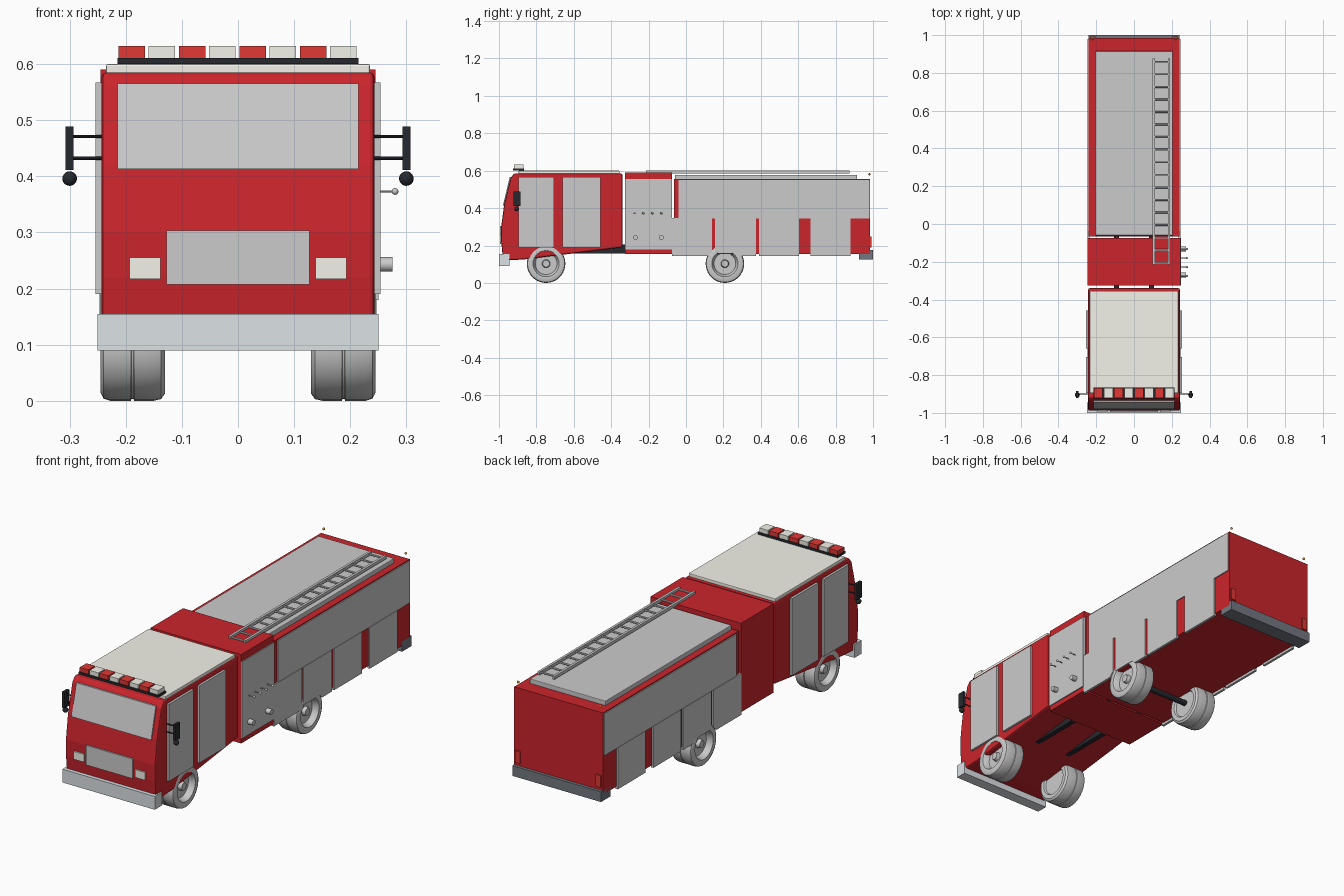
import bpy, bmesh, math
from mathutils import Matrix

if "Cube" in bpy.data.objects:
    bpy.data.objects.remove(bpy.data.objects["Cube"])


def material(name, rgb):
    m = bpy.data.materials.new(name)
    m.diffuse_color = (*rgb, 1)
    m.use_nodes = True
    m.node_tree.nodes["Principled BSDF"].inputs["Base Color"].default_value = m.diffuse_color
    return m


RED = material("body_red", (0.6, 0.018, 0.025))
WHITE = material("off_white", (0.9, 0.89, 0.82))
BLACK = material("black", (0.02, 0.022, 0.027))
LAMP = material("lamp_red", (0.75, 0.04, 0.035))
STEEL = material("dark_steel", (0.17, 0.19, 0.22))
CHROME = material("chrome", (0.72, 0.76, 0.79))
AMBER = material("amber", (0.8, 0.3, 0.02))


def finish(name, bm, mat=None, bevel=0.0, smooth=False):
    bmesh.ops.recalc_face_normals(bm, faces=bm.faces)
    me = bpy.data.meshes.new(name)
    bm.to_mesh(me)
    bm.free()
    ob = bpy.data.objects.new(name, me)
    bpy.context.collection.objects.link(ob)
    if mat:
        me.materials.append(mat)
    if bevel:
        mod = ob.modifiers.new("bevel", 'BEVEL')
        mod.width, mod.segments = bevel, 2
    if smooth:
        bpy.ops.object.select_all(action='DESELECT')
        ob.select_set(True)
        bpy.context.view_layer.objects.active = ob
        bpy.ops.object.shade_smooth_by_angle(angle=math.radians(35))
    return ob


def box(name, x, y, z, mat=None, bevel=0.0):
    """Box from (min, max) ranges."""
    bm = bmesh.new()
    bmesh.ops.create_cube(bm, size=1)
    for v in bm.verts:
        for i, r in enumerate((x, y, z)):
            v.co[i] = r[0] if v.co[i] < 0 else r[1]
    return finish(name, bm, mat, bevel)


def span(a, b, s):
    return (min(a * s, b * s), max(a * s, b * s))


def extrude_x(name, profile, x0, x1, mat=None, bevel=0.0):
    """Side profile of (y, z) points pulled from x0 to x1."""
    bm = bmesh.new()
    f = bm.faces.new([bm.verts.new((x0, y, z)) for y, z in profile])
    r = bmesh.ops.extrude_face_region(bm, geom=[f])
    vs = [g for g in r["geom"] if isinstance(g, bmesh.types.BMVert)]
    bmesh.ops.translate(bm, verts=vs, vec=(x1 - x0, 0, 0))
    return finish(name, bm, mat, bevel)


def rod_x(name, x0, x1, y, z, r, mat=None, seg=16):
    bm = bmesh.new()
    m = Matrix.Translation(((x0 + x1) / 2, y, z)) @ Matrix.Rotation(math.pi / 2, 4, 'Y')
    bmesh.ops.create_cone(bm, cap_ends=True, segments=seg, radius1=r, radius2=r,
                          depth=abs(x1 - x0), matrix=m)
    return finish(name, bm, mat, smooth=True)


def ball(name, loc, r, mat=None):
    bm = bmesh.new()
    bmesh.ops.create_uvsphere(bm, u_segments=16, v_segments=10, radius=r,
                              matrix=Matrix.Translation(loc))
    return finish(name, bm, mat, smooth=True)


def wheel(name, side, y):
    # (distance from centre line, radius): tyre, tread groove and dished rim
    prof = [(0.14, 0), (0.14, 0.065), (0.131, 0.07), (0.13, 0.09), (0.137, 0.1),
            (0.15, 0.103), (0.185, 0.103), (0.186, 0.1), (0.19, 0.1), (0.191, 0.103),
            (0.228, 0.103), (0.24, 0.099), (0.245, 0.088), (0.244, 0.07),
            (0.238, 0.066), (0.215, 0.058), (0.215, 0.022), (0.232, 0.018), (0.232, 0)]
    bm = bmesh.new()
    vs = [bm.verts.new((side * a, 0, r)) for a, r in prof]
    es = [bm.edges.new(p) for p in zip(vs, vs[1:])]
    bmesh.ops.spin(bm, geom=vs + es, axis=(1, 0, 0), cent=(0, 0, 0),
                   angle=2 * math.pi, steps=40)
    bmesh.ops.remove_doubles(bm, verts=bm.verts, dist=1e-5)
    bmesh.ops.translate(bm, verts=bm.verts, vec=(0, y, 0.103))
    return finish(name, bm, smooth=True)


# Cab with raked front and rising underside
extrude_x("cab", [(-0.978, 0.12), (-0.87, 0.125), (-0.34, 0.19), (-0.34, 0.585),
                  (-0.92, 0.585), (-0.938, 0.56), (-0.972, 0.42), (-0.988, 0.3),
                  (-0.988, 0.22)], -0.243, 0.243, RED, 0.008)
box("cab_roof", (-0.235, 0.235), (-0.895, -0.355), (0.58, 0.6), WHITE, 0.003)
extrude_x("windshield", [(-0.979, 0.413), (-0.943, 0.565), (-0.93, 0.565), (-0.965, 0.413)],
          -0.215, 0.215)
box("grille", (-0.127, 0.127), (-0.995, -0.97), (0.207, 0.303))
box("front_bumper", (-0.25, 0.25), (-1.0, -0.945), (0.09, 0.155), CHROME)

# Light bar with alternating lenses
box("light_bar_base", (-0.215, 0.215), (-0.925, -0.865), (0.6, 0.611), BLACK)
for i in range(8):
    x = -0.213 + i * 0.0539
    box(f"light_bar_lens_{i}", (x, x + 0.047), (-0.92, -0.868), (0.611, 0.632),
        WHITE if i % 2 else LAMP)

# Pump module and rear body
box("pump_module", (-0.245, 0.245), (-0.325, -0.075), (0.155, 0.59), RED)
box("rear_body", (-0.24, 0.24), (-0.065, 0.985), (0.155, 0.555), RED)
box("roof_hatch", (-0.205, 0.205), (-0.06, 0.915), (0.55, 0.577), None, 0.003)
box("rear_step", (-0.24, 0.24), (0.925, 1.0), (0.125, 0.175), STEEL)

# Pump control panel on the right side only
box("pump_panel", (0.24, 0.25), (-0.325, -0.075), (0.18, 0.555))
for i, y in enumerate((-0.275, -0.228, -0.18, -0.132)):
    rod_x(f"lever_{i}", 0.245, 0.28, y, 0.373, 0.002, None, 8)
    ball(f"lever_knob_{i}", (0.28, y, 0.373), 0.006)
for i, y in enumerate((-0.27, -0.132)):
    rod_x(f"hose_outlet_{i}", 0.245, 0.275, y, 0.243, 0.013)

# Paired side parts
for s, tag in ((-1, "left"), (1, "right")):
    box("headlight_" + tag, span(0.138, 0.193, s), (-0.995, -0.975), (0.217, 0.255), WHITE)
    box("front_door_" + tag, span(0.24, 0.254, s), (-0.895, -0.705), (0.19, 0.567))
    box("crew_door_" + tag, span(0.24, 0.254, s), (-0.66, -0.457), (0.19, 0.567))
    box("upper_side_panel_" + tag, span(0.235, 0.245, s), (-0.04, 0.98), (0.345, 0.55))
    # lower locker doors, the second one notched over the wheel
    for i, (y0, y1) in enumerate(((-0.075, 0.14), (0.155, 0.375), (0.39, 0.605), (0.665, 0.88))):
        prof = [(y0, 0.143), (y1, 0.143), (y1, 0.346), (y0, 0.346)]
        if i == 0:
            prof[1:2] = [(0.118, 0.143), (0.135, 0.16), (y1, 0.16)]
        if i == 1:
            prof[0:1] = [(y0, 0.16), (0.281, 0.16), (0.298, 0.143)]
        extrude_x(f"locker_door_{i}_{tag}", prof, 0.235 * s, 0.247 * s)
    box("frame_rail_" + tag, span(0.08, 0.105, s), (-0.8, 0.93), (0.158, 0.205), BLACK)
    box("tail_light_" + tag, span(0.205, 0.232, s), (0.98, 0.992), (0.19, 0.248), LAMP)
    ball("marker_light_" + tag, (0.222 * s, 0.98, 0.581), 0.006, AMBER)
    # mirrors
    for j, z in enumerate((0.432, 0.471)):
        rod_x(f"mirror_arm_{j}_{tag}", 0.235 * s, 0.3 * s, -0.9, z, 0.003, BLACK, 8)
    box("mirror_" + tag, span(0.293, 0.307, s), (-0.922, -0.885), (0.411, 0.489), BLACK)
    ball("mirror_ball_" + tag, (0.3 * s, -0.905, 0.396), 0.013, BLACK)
    # wheels
    wheel("front_wheel_" + tag, s, -0.748)
    wheel("rear_wheel_" + tag, s, 0.208)

rod_x("rear_axle", -0.15, 0.15, 0.208, 0.105, 0.014, BLACK)

# Roof ladder
for tag, x in (("inner", 0.105), ("outer", 0.185)):
    box("ladder_rail_" + tag, (x - 0.006, x + 0.006), (-0.215, 0.875), (0.586, 0.601))
for i in range(17):
    rod_x(f"ladder_rung_{i}", 0.105, 0.185, -0.205 + i * 0.0665, 0.593, 0.005, None, 8)
